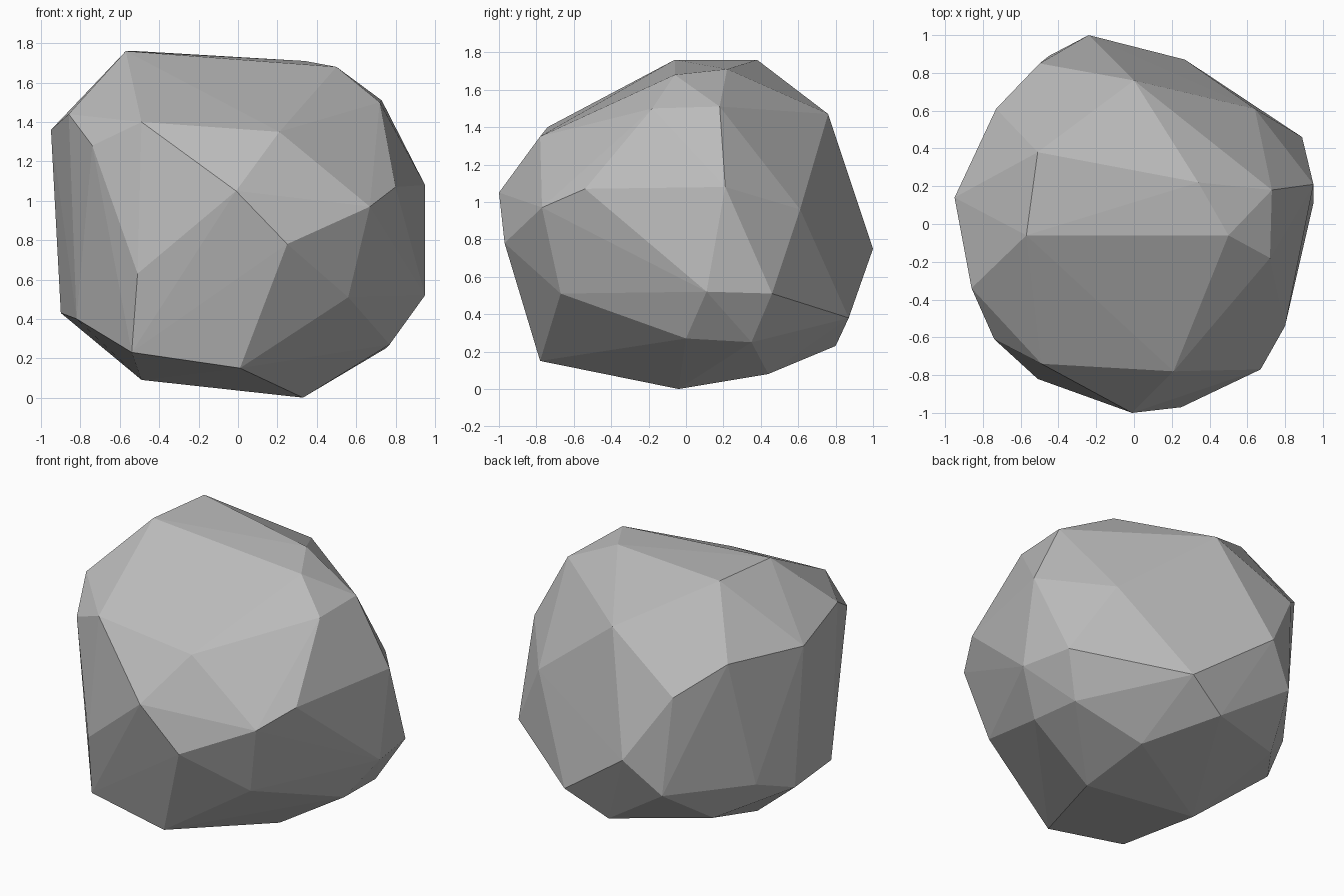
import bpy
import bmesh

# Remove the default cube
cube = bpy.data.objects.get("Cube")
if cube:
    bpy.data.objects.remove(cube, do_unlink=True)


def flat_material(name, colour):
    """One plain colour, shown in viewport and render."""
    material = bpy.data.materials.new(name)
    material.use_nodes = True
    material.diffuse_color = colour
    shader = next(node for node in material.node_tree.nodes
                  if node.type == "BSDF_PRINCIPLED")
    shader.inputs["Base Color"].default_value = colour
    shader.inputs["Roughness"].default_value = 0.9
    return material


# Corner points of the boulder in hundredths of a unit, grouped by region
underside = [(33, -4, 0), (-49, -4, 9), (31, 44, 8), (1, -78, 15),
             (-54, -74, 23), (0, 80, 23), (-59, 56, 30)]
lower_band = [(77, 0, 27), (75, 35, 25), (95, 11, 52), (89, 46, 51),
              (27, 87, 38), (-45, 89, 53), (-80, 42, 52), (-90, 16, 43),
              (-82, -33, 40), (-51, -82, 63), (56, -67, 51)]
middle_band = [(25, -97, 78), (-1, -100, 105), (67, -77, 97),
               (80, -54, 107), (95, 21, 108), (64, 61, 96),
               (-24, 100, 75), (-50, 85, 117)]
upper_band = [(-73, 61, 136), (-95, 14, 136), (-86, -34, 144),
              (-74, -61, 128), (-49, -74, 140), (21, -78, 135),
              (72, -18, 150), (73, 18, 151), (0, 76, 147)]
crown = [(-57, -6, 176), (-51, 38, 176), (34, 22, 171), (50, -6, 168)]


def build_rock(name, bands, material):
    """Wrap a tight faceted skin around the corner points."""
    bm = bmesh.new()
    for band in bands:
        for corner in band:
            bm.verts.new([value / 100 for value in corner])
    hull = bmesh.ops.convex_hull(bm, input=bm.verts[:])
    # Drop any point that ended up inside the skin
    loose = [vert for vert in bm.verts if not vert.link_faces]
    bmesh.ops.delete(bm, geom=loose, context="VERTS")
    bmesh.ops.recalc_face_normals(bm, faces=bm.faces[:])
    for face in bm.faces:
        face.smooth = False
    mesh = bpy.data.meshes.new(name)
    bm.to_mesh(mesh)
    bm.free()
    mesh.materials.append(material)
    rock = bpy.data.objects.new(name, mesh)
    bpy.context.collection.objects.link(rock)
    return rock


stone_grey = flat_material("stone grey", (0.5, 0.5, 0.5, 1))
build_rock("boulder", [underside, lower_band, middle_band, upper_band, crown],
           stone_grey)
